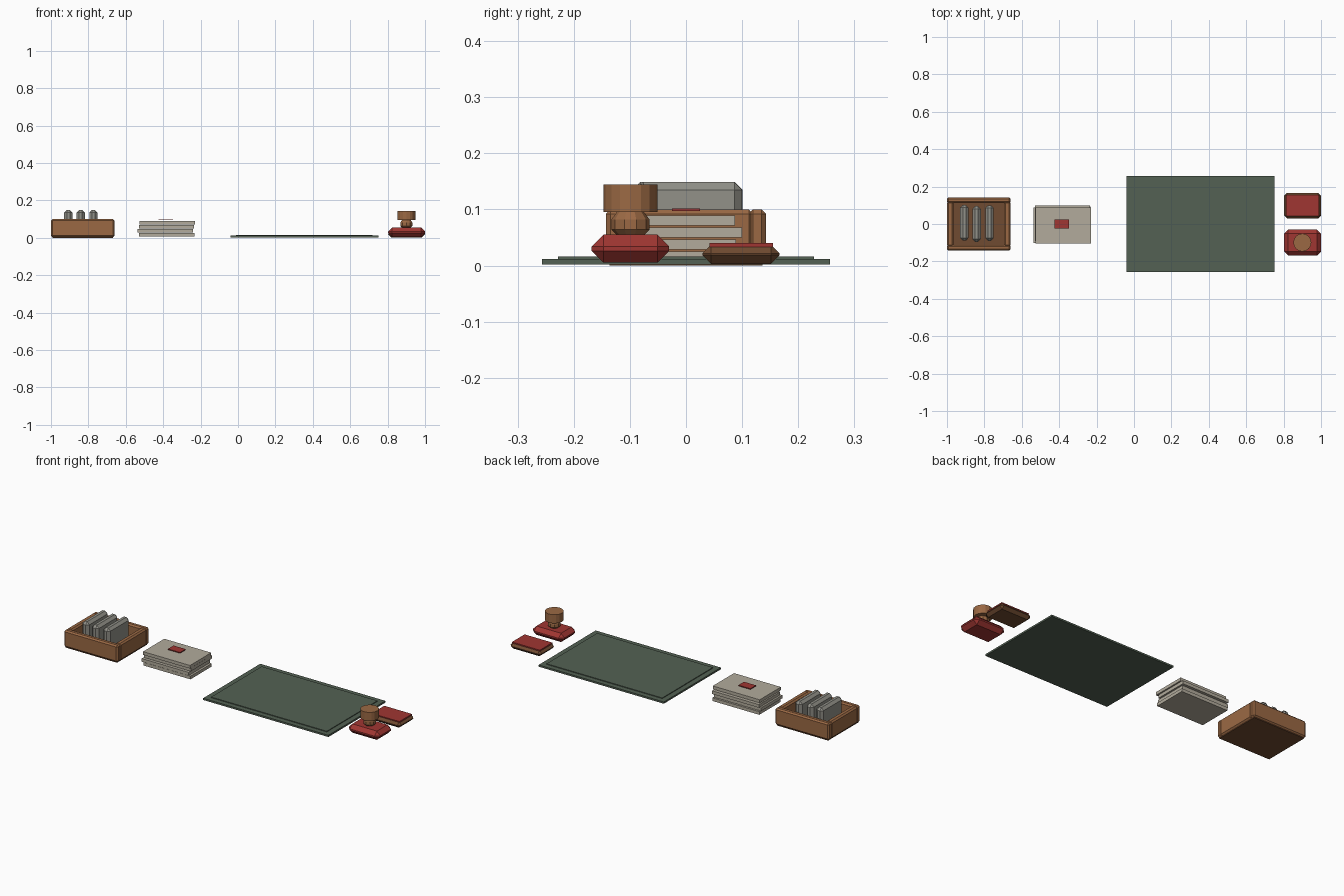
import bpy
import bmesh
from mathutils import Matrix

cube = bpy.data.objects.get("Cube")
if cube:
    bpy.data.objects.remove(cube, do_unlink=True)


def material(name, rgb):
    m = bpy.data.materials.new(name)
    linear = [((c / 255 + 0.055) / 1.055) ** 2.4 for c in rgb]
    m.diffuse_color = (*linear, 1)
    m.use_nodes = True
    bsdf = next(n for n in m.node_tree.nodes if n.type == 'BSDF_PRINCIPLED')
    bsdf.inputs["Base Color"].default_value = (*linear, 1)
    return m


WOOD = material("warm wood", (155, 105, 68))
DARK = material("dark wood", (112, 75, 49))
RED = material("ink red", (160, 54, 50))
GREEN = material("mat green", (83, 97, 83))
PAPER = material("paper", (178, 171, 156))
STONE = material("stone grey", (146, 145, 137))


def finish(name, bm, mat):
    mesh = bpy.data.meshes.new(name)
    bm.to_mesh(mesh)
    bm.free()
    mesh.materials.append(mat)
    obj = bpy.data.objects.new(name, mesh)
    bpy.context.collection.objects.link(obj)
    return obj


def box(name, mat, x, y, z, bevel=0):
    """Box from (min, max) ranges with an optional chamfer."""
    bm = bmesh.new()
    bmesh.ops.create_cube(bm, size=1)
    ranges = (x, y, z)
    for v in bm.verts:
        v.co = [r[0] if c < 0 else r[1] for c, r in zip(v.co, ranges)]
    if bevel:
        bmesh.ops.bevel(bm, geom=bm.edges[:], offset=bevel, segments=1,
                        profile=0.5, affect='EDGES')
    return finish(name, bm, mat)


def turned(name, mat, centre, profile, sides):
    """Stack of (radius, height) rings, capped at both ends."""
    bm = bmesh.new()
    rings = []
    for radius, height in profile:
        ring = bmesh.ops.create_circle(
            bm, segments=sides, radius=radius,
            matrix=Matrix.Translation((*centre, height)))
        rings.append(ring["verts"])
    for low, high in zip(rings, rings[1:]):
        for i in range(sides):
            j = (i + 1) % sides
            bm.faces.new((low[i], low[j], high[j], high[i]))
    bm.faces.new(rings[0][::-1])
    bm.faces.new(rings[-1])
    bmesh.ops.recalc_face_normals(bm, faces=bm.faces[:])
    return finish(name, bm, mat)


# Writing mat with a raised inner panel
box("mat_base", GREEN, (-0.04, 0.75), (-0.257, 0.257), (0.002, 0.012))
box("mat_panel", GREEN, (-0.01, 0.72), (-0.228, 0.228), (0.01, 0.016))

# Stack of papers, each slightly out of line, with a red seal
offsets = [(0, 0), (-0.008, -0.005), (-0.002, 0.006), (0.002, -0.007)]
for i, (dx, dy) in enumerate(offsets):
    z = 0.007 + i * 0.0215
    box(f"paper_bundle_{i + 1}", PAPER, (-0.528 + dx, -0.232 + dx),
        (-0.097 + dy, 0.094 + dy), (z, z + 0.018))
box("paper_seal", RED, (-0.424, -0.348), (-0.025, 0.025), (0.097, 0.102))

# Open wooden tray
box("tray_floor", DARK, (-0.992, -0.668), (-0.136, 0.136), (0, 0.024))
for side, y in (("front", -0.143), ("back", 0.111)):
    box(f"tray_{side}_wall", WOOD, (-1, -0.66), (y, y + 0.032), (0.004, 0.1), 0.008)
for side, x in (("right", -1), ("left", -0.694)):
    box(f"tray_{side}_wall", WOOD, (x, x + 0.034), (-0.12, 0.12), (0.004, 0.1), 0.008)

# Upright tablets stored in the tray
for i, (x, dy) in enumerate(((-0.907, 0.003), (-0.841, -0.003), (-0.773, 0.002))):
    box(f"tablet_{i + 1}", STONE, (x - 0.022, x + 0.022),
        (-0.092 + dy, 0.098 + dy), (0.02, 0.149), 0.014)

# Hand stamp
box("stamp_base", RED, (0.803, 1), (-0.168, -0.03), (0.005, 0.055), 0.021)
grip = (0.9, -0.099)
turned("stamp_neck", WOOD, grip,
       [(0.022, 0.052), (0.034, 0.064), (0.034, 0.082), (0.023, 0.097)], 10)
turned("stamp_knob", WOOD, grip, [(0.048, 0.095), (0.048, 0.144)], 16)

# Ink pad
box("ink_pad_case", DARK, (0.803, 1), (0.029, 0.167), (0.003, 0.037), 0.0155)
box("ink_pad_cushion", RED, (0.814, 0.989), (0.042, 0.155), (0.033, 0.04))
